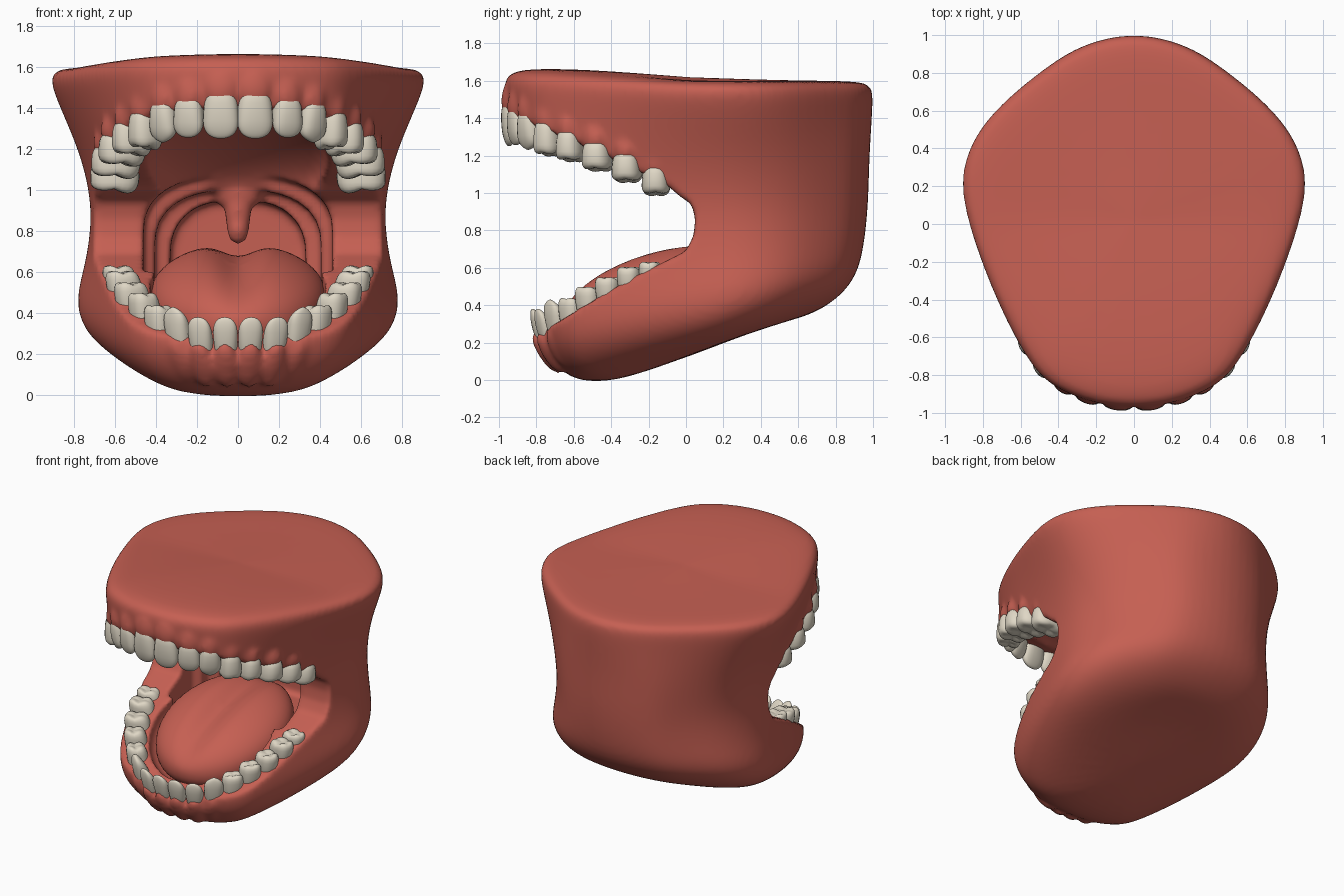
import bpy, bmesh, math
from mathutils import Vector, Matrix

if "Cube" in bpy.data.objects:
    bpy.data.objects.remove(bpy.data.objects["Cube"])


def material(name, rgb):
    m = bpy.data.materials.new(name)
    m.diffuse_color = (*rgb, 1)
    m.use_nodes = True
    m.node_tree.nodes["Principled BSDF"].inputs["Base Color"].default_value = m.diffuse_color
    return m


GUM = material("gum red", (0.56, 0.115, 0.085))
TOOTH = material("tooth ivory", (0.74, 0.68, 0.56))


def finish(name, bm, mat=GUM):
    bmesh.ops.recalc_face_normals(bm, faces=bm.faces[:])
    for f in bm.faces:
        f.smooth = True
    me = bpy.data.meshes.new(name)
    bm.to_mesh(me)
    bm.free()
    me.materials.append(mat)
    ob = bpy.data.objects.new(name, me)
    bpy.context.collection.objects.link(ob)
    return ob


def activate(ob):
    bpy.ops.object.select_all(action='DESELECT')
    ob.select_set(True)
    bpy.context.view_layer.objects.active = ob


def modify(ob, kind, **settings):
    activate(ob)
    m = ob.modifiers.new("m", kind)
    for k, v in settings.items():
        setattr(m, k, v)
    bpy.ops.object.modifier_apply(modifier=m.name)


def ball(bm, centre, radii, rot=0, seg=24):
    mat = (Matrix.Translation(centre) @ Matrix.Rotation(math.radians(rot), 4, 'X')
           @ Matrix.Diagonal((*radii, 1)))
    return bmesh.ops.create_uvsphere(bm, u_segments=seg, v_segments=seg * 2 // 3,
                                     radius=1, matrix=mat)['verts']


def cut(body, bm):
    c = finish("cutter", bm)
    c.hide_render = True
    modify(body, 'BOOLEAN', operation='DIFFERENCE', solver='EXACT', object=c)
    bpy.data.objects.remove(c)


def prism(a, b):
    """Solid between two matching outlines."""
    bm = bmesh.new()
    va, vb = [bm.verts.new(p) for p in a], [bm.verts.new(p) for p in b]
    n = len(a)
    bm.faces.new(va)
    bm.faces.new(vb)
    for i in range(n):
        bm.faces.new((va[i], va[(i + 1) % n], vb[(i + 1) % n], vb[i]))
    return bm


# Outer body: lofted rings (front z, back z, half width, front y, back y, fullness)
outline = [(0, 0), (.01, .23), (.06, .485), (.12, .59), (.19, .68), (.29, .785), (.39, .87),
           (.49, .945), (.61, 1), (.72, .92), (.81, .76), (.91, .49), (.97, .28), (1, 0)]
rings = [(1.655, 1.60, .35, -.40, .50, 1), (1.67, 1.60, .82, -.86, .92, 1),
         (1.635, 1.58, .92, -.965, 1.005, 1), (1.57, 1.53, .935, -.98, 1.02, 1),
         (1.45, 1.42, .90, -.96, 1.015, .95), (1.2, 1.2, .79, -.93, 1.0, .75),
         (1.0, 1.0, .735, -.90, .995, .7), (.8, .85, .725, -.85, .985, .7),
         (.55, .70, .755, -.80, .965, .7), (.35, .58, .80, -.775, .935, .7),
         (.2, .48, .785, -.77, .87, .7), (.07, .40, .71, -.70, .77, .75),
         (-.02, .34, .54, -.58, .65, .8), (.0, .28, .25, -.30, .4, .8)]
bm = bmesh.new()
loops = []
for k, (zf, zb, w, yf, yb, p) in enumerate(rings):
    slope = 2 if k < 4 else 1                      # roof slopes only in its front half
    side = [(s ** p * w, yf + (yb - yf) * u, zf + (zb - zf) * min(1, u * slope))
            for u, s in outline]
    pts = side + [(-x, y, z) for x, y, z in side[-2:0:-1]]
    loops.append([bm.verts.new(q) for q in pts])
for a, b in zip(loops, loops[1:]):
    for i in range(len(a)):
        j = (i + 1) % len(a)
        bm.faces.new((a[i], a[j], b[j], b[i]))
bm.faces.new(loops[0])
bm.faces.new(loops[-1])
body = finish("gums_and_jaws", bm)
modify(body, 'SUBSURF', levels=2)

# Open bite: wedge cut right across
bite = [(-1.3, .12), (-.9, .2), (-.7, .3), (-.5, .42), (-.3, .54), (-.1, .64), (0, .69),
        (.04, .77), (.05, .86), (.03, .94), (-.03, .98), (-.1, 1.04), (-.3, 1.14),
        (-.6, 1.28), (-.85, 1.38), (-1.3, 1.46)]
cut(body, prism([(-1.2, y, z) for y, z in bite], [(1.2, y, z) for y, z in bite]))

# Palate dome and mouth floor
for centre, radii, rot in [((0, -.32, 1.13), (.44, .56, .2), -22), ((0, -.28, .5), (.43, .45, .2), 28)]:
    bm = bmesh.new()
    ball(bm, centre, radii, rot, 36)
    cut(body, bm)

# Throat: three nested arches stepping back
for w, top, y0, y1 in [(.46, 1.07, -.15, .15), (.405, 1.0, .0, .25), (.33, .95, .1, .55)]:
    spring = top - .28
    arch = [(w, .48)] + [(w * math.copysign(abs(math.cos(t)) ** .8, math.cos(t)),
                          spring + .28 * math.sin(t) ** .8)
                         for t in [math.pi * i / 16 for i in range(1, 16)]] + [(-w, .48)]
    arch.insert(1, (w, spring))
    arch.insert(-1, (-w, spring))
    cut(body, prism([(x, y0, z) for x, z in arch], [(x, y1, z) for x, z in arch]))

# Teeth: x, y, gum line z, tip z, width, depth (one side, front to back)
upper = [(.083, -.935, 1.43, 1.25, .175, .12), (.24, -.90, 1.40, 1.255, .15, .12),
         (.36, -.835, 1.38, 1.23, .145, .14), (.45, -.735, 1.33, 1.18, .145, .17),
         (.515, -.615, 1.28, 1.15, .145, .20), (.565, -.47, 1.22, 1.10, .165, .23),
         (.595, -.315, 1.16, 1.04, .165, .24), (.60, -.16, 1.09, .97, .155, .24)]
lower = [(.06, -.775, .23, .38, .12, .10), (.18, -.75, .23, .38, .12, .10),
         (.29, -.69, .25, .43, .13, .12), (.38, -.605, .31, .46, .14, .14),
         (.455, -.515, .38, .52, .14, .15), (.515, -.41, .45, .57, .135, .17),
         (.555, -.30, .51, .625, .13, .17), (.575, -.19, .56, .65, .12, .16)]


def power(v, e):
    return math.copysign(abs(v) ** e, v)


def teeth(name, row, lean, lumps):
    bm = bmesh.new()
    for i, (x, y, zg, zt, w, d) in enumerate(row):
        before = row[i - 1][:2] if i else (-x, y)
        after = row[min(i + 1, 7)][:2]
        tan = Vector((after[0] - before[0], after[1] - before[1], 0)).normalized()
        out = Vector((-tan.y, tan.x, 0)) * -1
        up = 1 if zt > zg else -1
        root = zg - up * .08                       # hidden root inside the gum
        mid, half = (root + zt) / 2, abs(zt - root) / 2
        for sx in (1, -1):
            for v in ball(bm, (0, 0, 0), (1, 1, 1)):
                a, b, c = power(v.co.x, .82), power(v.co.y, .82), power(v.co.z, .66)
                t = (c + 1) / 2                    # 0 root, 1 tip
                taper = .84 + .2 * t
                if i < 3:                          # blade-like front teeth
                    thin = 1 - .55 * t * t
                    drop = .02 * abs(a) if i == 2 else .008 * a * a
                else:                              # cusps round a central hollow
                    thin = 1
                    drop = .035 * max(0, 1 - 2.2 * abs(a * b)) * max(0, 1 - abs(b) * .6)
                    drop += .02 * b if up < 0 else 0
                drop *= max(0, c) ** 3
                q = (Vector((x, y, mid)) + tan * (a * w * .52 * taper) + out * (b * d * .5 * thin)
                     + out * (lean * (t - .5) * (1 if i < 3 else .4)))
                q.z += up * (c * half - drop)
                v.co = (sx * q.x, q.y, q.z)
            # root bulge in the gum
            for v in ball(lumps, (0, 0, 0), (1, 1, 1), 0, 18):
                q = (Vector((x, y, zg - up * .085)) + tan * (v.co.x * w * .54)
                     + out * (v.co.y * (d * .5 - .002) + lean * (.7 * up * v.co.z - .3)))
                v.co = (sx * q.x, q.y, q.z + v.co.z * .11)
    return finish(name, bm, TOOTH)


lumps = bmesh.new()
teeth("upper_teeth", upper, .02, lumps)
teeth("lower_teeth", lower, .09, lumps)

# Uvula hanging from a flared root
ball(lumps, (0, .25, .99), (.13, .07, .09))
ball(lumps, (0, .24, .90), (.065, .06, .14))
ball(lumps, (0, .23, .81), (.055, .055, .075))

# Merge gum parts into one soft skin
bulges = finish("gum_bulges", lumps)
activate(body)
bulges.select_set(True)
bpy.ops.object.join()
modify(body, 'REMESH', mode='VOXEL', voxel_size=.018, use_smooth_shade=True)
modify(body, 'SMOOTH', factor=.5, iterations=6)

# Tongue: squashed ball, rising to the back, with a centre groove
bm = bmesh.new()
for v in ball(bm, (0, 0, 0), (1, 1, 1), 0, 48):
    a, b, c = v.co
    groove = .075 * math.exp(-(a / .25) ** 2) * max(0, c)
    v.co = (.43 * a, -.15 + .5 * b, .47 + .24 * power(c, .9) + .12 * b - groove)
finish("tongue", bm)
